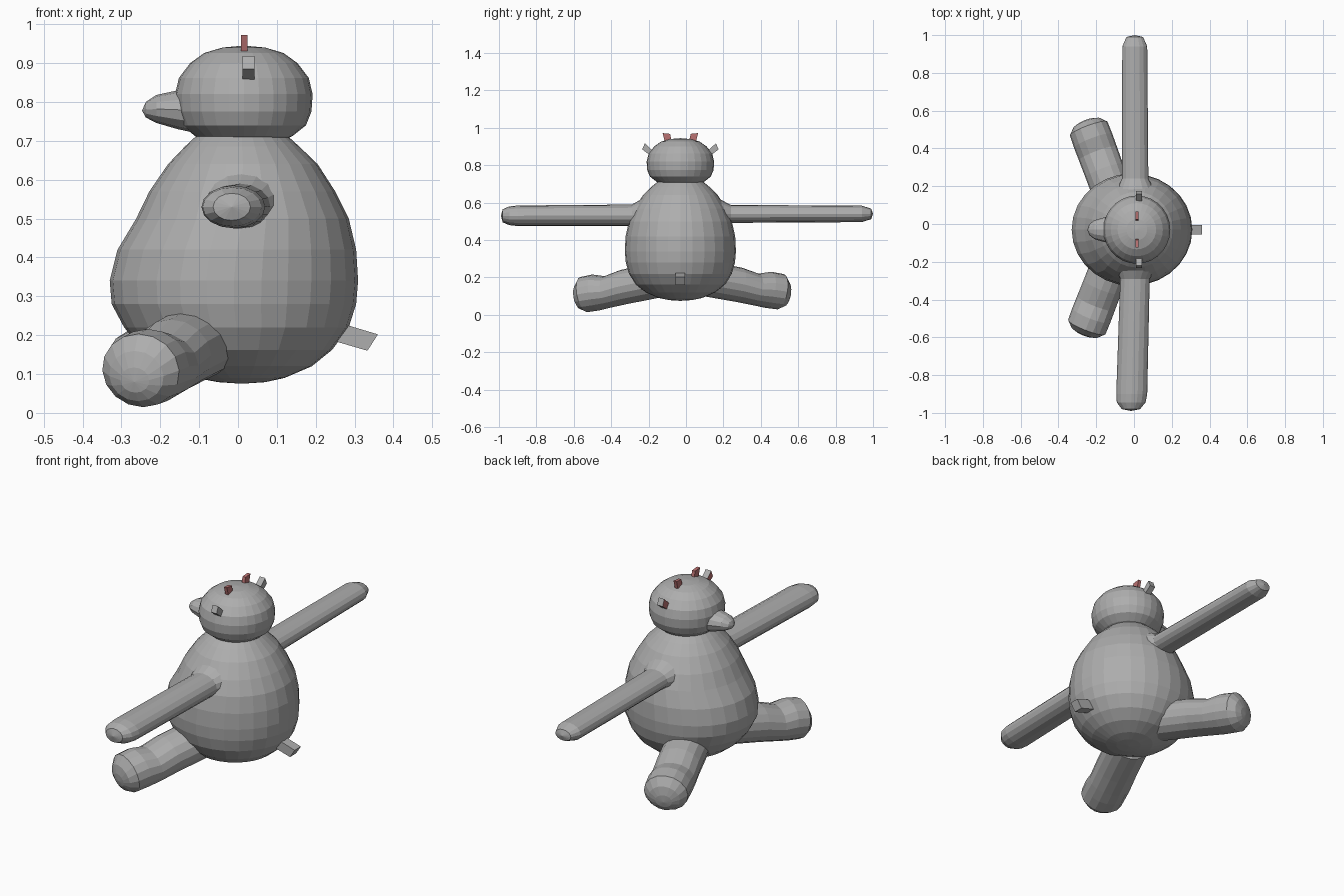
import bpy, bmesh, math
from mathutils import Vector


def material(name, rgb):
    m = bpy.data.materials.new(name)
    m.diffuse_color = (*rgb, 1)
    return m


GREY = material("grey", (0.42, 0.42, 0.42))
RED = material("dull red", (0.50, 0.17, 0.17))
CY = -0.03  # centre line of the toy in y


def finish(name, bm, mats):
    bmesh.ops.remove_doubles(bm, verts=bm.verts, dist=1e-5)
    bmesh.ops.recalc_face_normals(bm, faces=bm.faces)
    me = bpy.data.meshes.new(name)
    bm.to_mesh(me)
    bm.free()
    for m in mats:
        me.materials.append(m)
    ob = bpy.data.objects.new(name, me)
    bpy.context.collection.objects.link(ob)
    return ob


def loft(name, sections, u, v, n):
    """Skin elliptical sections (centre, radius along u, radius along v)."""
    bm = bmesh.new()
    u, v = Vector(u), Vector(v)
    rings = []
    for c, ru, rv in sections:
        rings.append([bm.verts.new(Vector(c) + u * ru * math.cos(2 * math.pi * i / n)
                                   + v * rv * math.sin(2 * math.pi * i / n)) for i in range(n)])
    for a, b in zip(rings, rings[1:]):
        for i in range(n):
            j = (i + 1) % n
            bm.faces.new((a[i], a[j], b[j], b[i]))
    for ring, sec in ((rings[0], sections[0]), (rings[-1], sections[-1])):
        if sec[1] > 0:
            bm.faces.new(ring)
    return finish(name, bm, [GREY])


def prism(name, outline, offset, mats):
    """Extrude a quad outline by an offset vector; first material slot by default."""
    bm = bmesh.new()
    a = [bm.verts.new(p) for p in outline]
    b = [bm.verts.new(Vector(p) + Vector(offset)) for p in outline]
    bm.faces.new(a)
    bm.faces.new(b)
    for i in range(4):
        j = (i + 1) % 4
        bm.faces.new((a[i], a[j], b[j], b[i]))
    return finish(name, bm, mats)


X, Y, Z = (1, 0, 0), (0, 1, 0), (0, 0, 1)

# Body: pear shape with a belly bulging to -x: z, x min, x max, y radius
body = [(0.075, 0.01, 0.01, 0), (0.079, -0.05, 0.07, 0.06), (0.09, -0.11, 0.12, 0.115),
        (0.12, -0.19, 0.19, 0.185), (0.162, -0.245, 0.242, 0.238), (0.22, -0.293, 0.285, 0.275),
        (0.28, -0.325, 0.304, 0.292), (0.34, -0.33, 0.309, 0.297), (0.42, -0.31, 0.304, 0.293),
        (0.50, -0.262, 0.285, 0.275), (0.57, -0.228, 0.25, 0.245), (0.64, -0.18, 0.205, 0.2),
        (0.685, -0.137, 0.158, 0.155), (0.715, -0.105, 0.125, 0.118)]
loft("body", [(((a + b) / 2, CY, z), (b - a) / 2, r) for z, a, b, r in body], X, Y, 28)

# Head: flattened ball
head = [(0.70, 0.10), (0.712, 0.125), (0.74, 0.16), (0.775, 0.174), (0.82, 0.177),
        (0.862, 0.167), (0.90, 0.138), (0.926, 0.102), (0.94, 0.055), (0.945, 0)]
loft("head", [((0.015, CY, z), r, r * 1.02) for z, r in head], X, Y, 28)

# Snout
loft("snout", [((-0.08, CY, 0.772), 0.075, 0.058), ((-0.155, CY, 0.78), 0.066, 0.05),
               ((-0.21, CY, 0.782), 0.05, 0.036), ((-0.237, CY, 0.78), 0.028, 0.02),
               ((-0.247, CY, 0.778), 0, 0)], Y, Z, 12)

# Arms, each with a flared shoulder
loft("front_arm", [((0.015, -0.20, 0.54), 0.12, 0.10), ((0.005, -0.29, 0.532), 0.078, 0.058),
                   ((-0.012, -0.90, 0.53), 0.082, 0.055), ((-0.015, -0.945, 0.53), 0.076, 0.05),
                   ((-0.016, -0.98, 0.53), 0.048, 0.035), ((-0.016, -0.99, 0.53), 0, 0)], X, Z, 16)
loft("back_arm", [((0.01, 0.14, 0.54), 0.12, 0.10), ((0.006, 0.24, 0.54), 0.07, 0.048),
                  ((0.004, 0.94, 0.54), 0.066, 0.044), ((0.004, 0.99, 0.54), 0.044, 0.028),
                  ((0.004, 1.0, 0.54), 0, 0)], X, Z, 16)


# Legs: thick tubes with a dented instep and a domed sole
def leg(name, hip, end):
    hip, end = Vector(hip), Vector(end)
    d = (end - hip).normalized()
    u = d.cross(Vector(Z)).normalized()
    v = u.cross(d)
    secs = []
    for t, lift, ru, rv in ((0, 0, 0.105, 0.095), (0.45, 0, 0.106, 0.093), (0.68, -0.008, 0.107, 0.086),
                            (0.84, 0.002, 0.108, 0.098), (1, 0.004, 0.106, 0.096)):
        secs.append((hip.lerp(end, t) + v * lift, ru, rv))
    secs += [(end + d * 0.033 - v * 0.004, 0.075, 0.066), (end + d * 0.046 - v * 0.012, 0.04, 0.033),
             (end + d * 0.05 - v * 0.016, 0, 0)]
    loft(name, secs, u, v, 16)


leg("front_leg", (-0.10, -0.16, 0.185), (-0.25, -0.545, 0.105))
leg("back_leg", (-0.09, 0.10, 0.195), (-0.24, 0.505, 0.12))

# Tail: small slab sloping down
prism("tail", [(0.25, -0.055, 0.235), (0.36, -0.055, 0.202), (0.333, -0.055, 0.16), (0.23, -0.055, 0.19)],
      (0, 0.05, 0), [GREY])

# Ears with a red face turned to -x, and red horns on the crown
for side, tag in ((-1, "front"), (1, "back")):
    def quad(x, pts):
        return [(x, CY + side * y, z) for y, z in pts]
    ear = prism(tag + "_ear", quad(0.011, [(0.15, 0.88), (0.19, 0.918), (0.204, 0.885), (0.165, 0.855)]),
                (0.031, 0, 0), [GREY, RED])
    for p in ear.data.polygons:
        p.material_index = 1 if p.normal.x < -0.5 else 0
    prism(tag + "_horn", quad(0.008, [(0.055, 0.968), (0.095, 0.972), (0.083, 0.925), (0.047, 0.93)]),
          (0.017, 0, 0), [RED])
